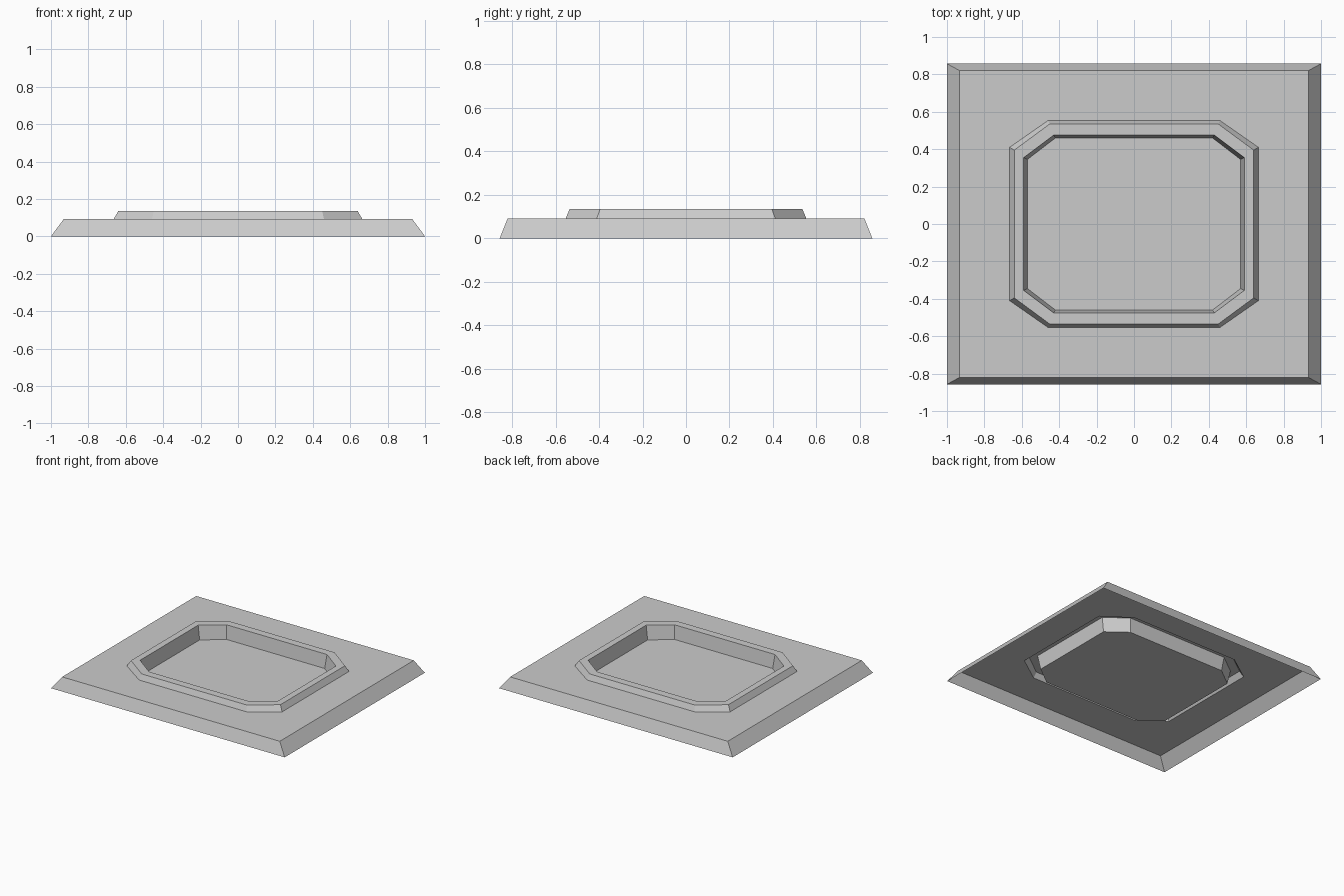
import bpy
import bmesh

cube = bpy.data.objects.get("Cube")
if cube:
    bpy.data.objects.remove(cube, do_unlink=True)

# Single plain grey finish
grey = bpy.data.materials.new("light_grey")
grey.use_nodes = True
colour = (0.6, 0.6, 0.6, 1)
grey.diffuse_color = colour
grey.node_tree.nodes["Principled BSDF"].inputs["Base Color"].default_value = colour


def rectangle(x, y):
    return [(x, y), (-x, y), (-x, -y), (x, -y)]


def octagon(x, y, cx, cy):
    """Rectangle x by y with corners cut at cx along the ends and cy along the sides."""
    return [(x, cy), (cx, y), (-cx, y), (-x, cy),
            (-x, -cy), (-cx, -y), (cx, -y), (x, -cy)]


def add_ring(bm, outline, z):
    return [bm.verts.new((x, y, z)) for x, y in outline]


def bridge(bm, lower, upper):
    n = len(lower)
    for i in range(n):
        j = (i + 1) % n
        bm.faces.new((lower[i], lower[j], upper[j], upper[i]))


def finish(bm, name):
    mesh = bpy.data.meshes.new(name)
    bm.to_mesh(mesh)
    bm.free()
    mesh.materials.append(grey)
    obj = bpy.data.objects.new(name, mesh)
    bpy.context.collection.objects.link(obj)
    return obj


PLATE_Z, RIDGE_Z, FLOOR_Z = 0.092, 0.135, 0.03
ridge_foot = octagon(0.665, 0.553, 0.46, 0.41)

# Sloping skirt and flat plate, open underneath, with an eight-sided opening
bm = bmesh.new()
rim = add_ring(bm, rectangle(1.0, 0.857), 0)
edge = add_ring(bm, rectangle(0.932, 0.82), PLATE_Z)
bridge(bm, rim, edge)
opening = add_ring(bm, ridge_foot, PLATE_Z)
for i in range(4):
    a, b = opening[2 * i], opening[2 * i + 1]
    c = opening[(2 * i + 2) % 8]
    bm.faces.new((edge[i], b, a))
    bm.faces.new((edge[i], edge[(i + 1) % 4], c, b))
finish(bm, "base_plate")

# Hollow raised ridge running down into the recessed floor
bm = bmesh.new()
rings = [add_ring(bm, outline, z) for outline, z in (
    (ridge_foot, PLATE_Z),
    (octagon(0.64, 0.535, 0.45, 0.395), RIDGE_Z),
    (octagon(0.59, 0.475, 0.43, 0.355), RIDGE_Z),
    (octagon(0.57, 0.46, 0.42, 0.345), FLOOR_Z))]
for lower, upper in zip(rings, rings[1:]):
    bridge(bm, lower, upper)
bm.faces.new(rings[-1])
finish(bm, "ridge_and_recess")
